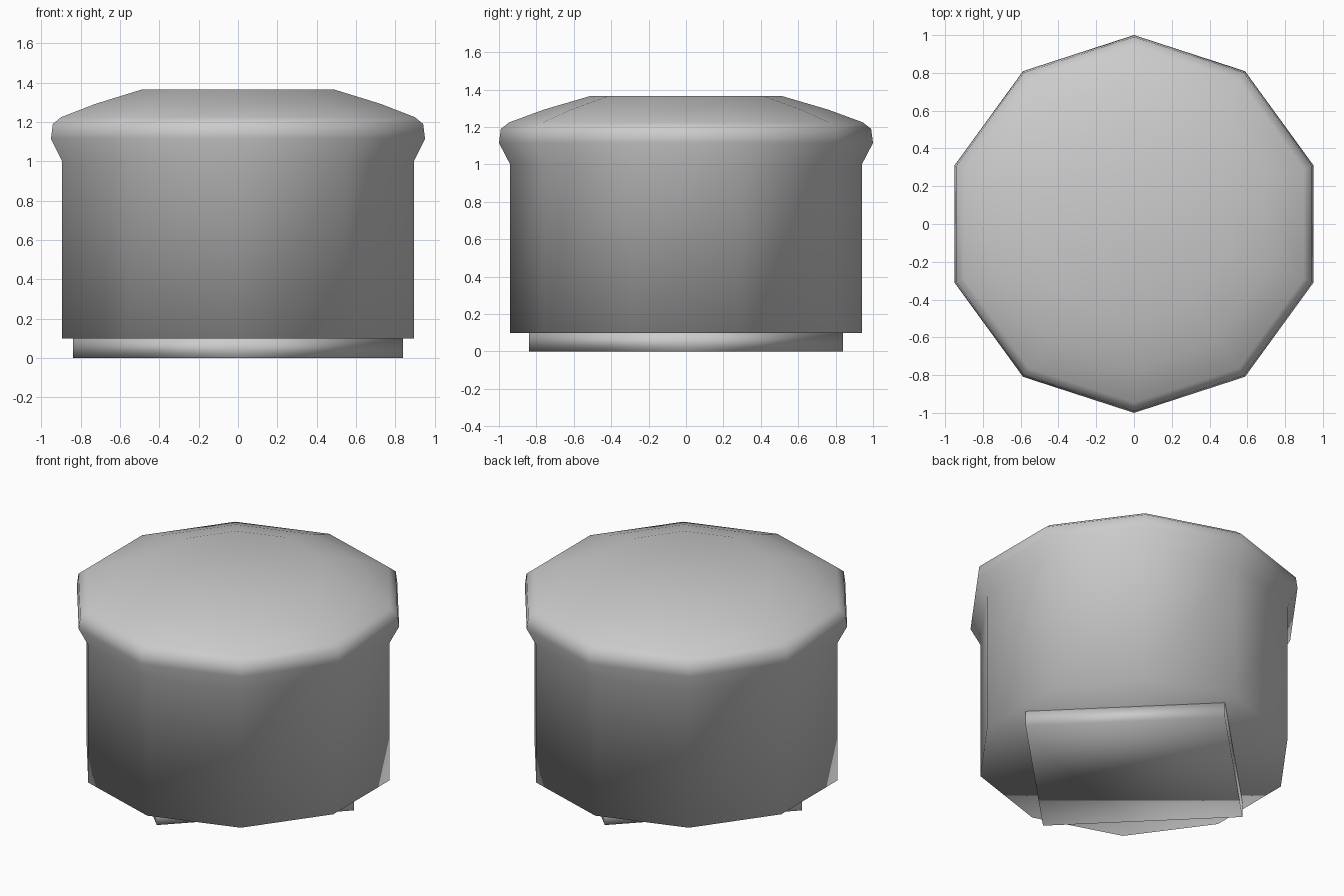
import bpy, bmesh
from math import cos, sin, pi

cube = bpy.data.objects.get("Cube")
if cube:
    bpy.data.objects.remove(cube, do_unlink=True)

# One plain grey for everything
grey = bpy.data.materials.new("plain_grey")
grey.use_nodes = True
colour = (0.6, 0.6, 0.6, 1)
grey.diffuse_color = colour
grey.node_tree.nodes["Principled BSDF"].inputs["Base Color"].default_value = colour


def turned(name, profile, sides):
    """Closed, smooth solid from (radius, height) rings, with a corner on +y."""
    bm = bmesh.new()
    angles = [pi / 2 + 2 * pi * i / sides for i in range(sides)]
    rings = [[bm.verts.new((r * cos(a), r * sin(a), z)) for a in angles]
             for r, z in profile]
    for low, high in zip(rings, rings[1:]):
        for i in range(sides):
            j = (i + 1) % sides
            bm.faces.new((low[i], low[j], high[j], high[i]))
    bm.faces.new(reversed(rings[0]))
    bm.faces.new(rings[-1])
    for face in bm.faces:
        face.smooth = True
    mesh = bpy.data.meshes.new(name)
    bm.to_mesh(mesh)
    bm.free()
    mesh.materials.append(grey)
    obj = bpy.data.objects.new(name, mesh)
    bpy.context.collection.objects.link(obj)
    return obj


# Ten-sided body: straight wall, flared rim, sloped cap
turned("body", [(0.94, 0.1), (0.94, 1.0), (1.0, 1.115), (0.99, 1.19),
                (0.945, 1.225), (0.76, 1.293), (0.515, 1.365)], 10)

# Square foot, set cornerwise under the body
turned("foot", [(0.84, 0), (0.84, 0.1)], 4)
